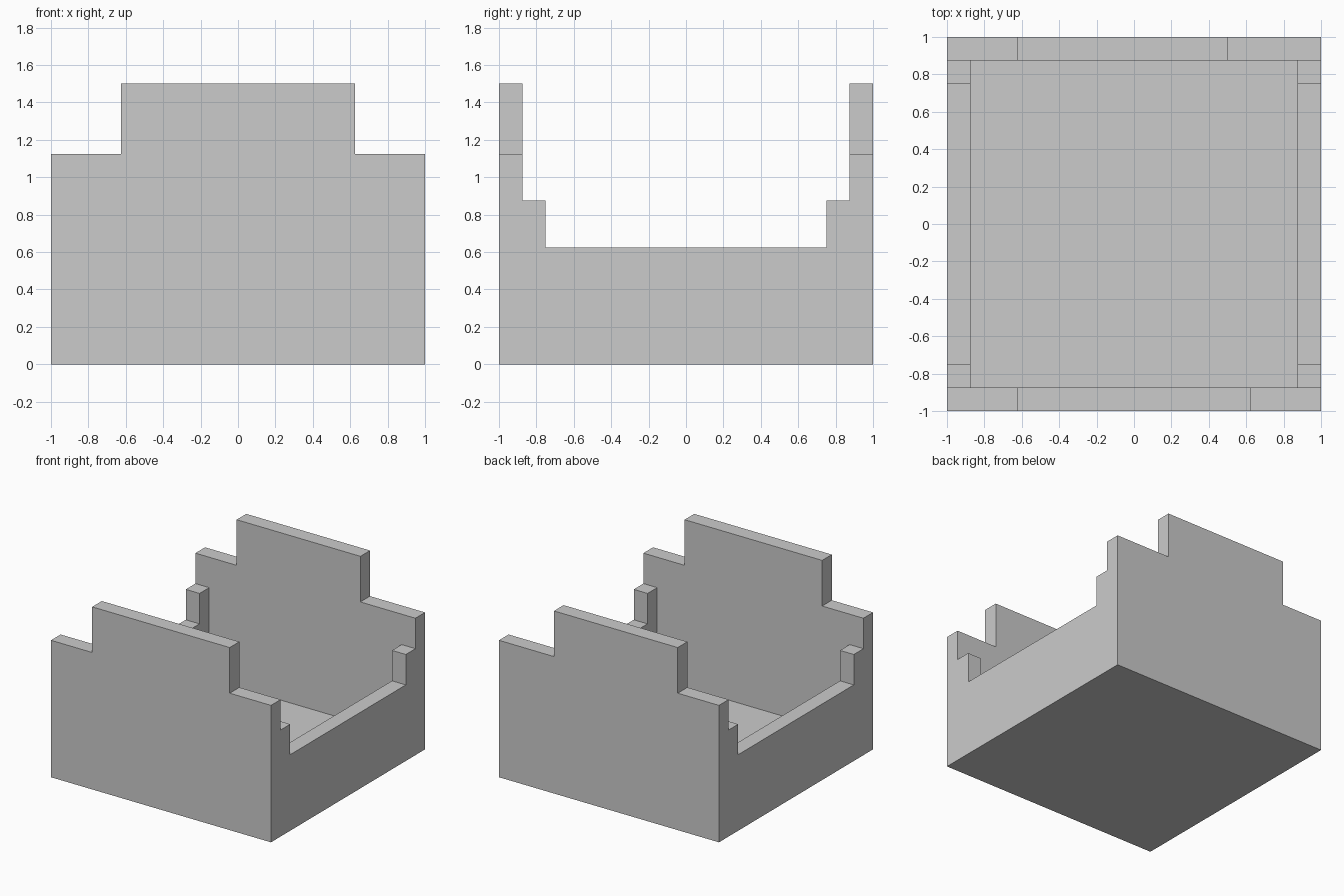
import bpy

cube = bpy.data.objects.get("Cube")
if cube:
    bpy.data.objects.remove(cube, do_unlink=True)

WALL = 0.125      # wall and floor thickness
HEIGHT = 1.5      # top of the raised end walls
SHOULDER = 1.125  # lower part of the end walls
INNER = 1 - WALL
OVER = 0.1        # overshoot of the cuts

grey = bpy.data.materials.new("light grey")
grey.use_nodes = True
colour = (0.6, 0.6, 0.6, 1)
grey.diffuse_color = colour
grey.node_tree.nodes["Principled BSDF"].inputs["Base Color"].default_value = colour


def box(name, low, high):
    """Axis-aligned box between two corners."""
    centre = [(a + b) / 2 for a, b in zip(low, high)]
    bpy.ops.mesh.primitive_cube_add(size=1, location=centre)
    obj = bpy.context.object
    obj.name = name
    obj.scale = [b - a for a, b in zip(low, high)]
    bpy.ops.object.transform_apply(location=True, rotation=False, scale=True)
    obj.data.materials.append(grey)
    return obj


def cut(target, low, high):
    """Remove a box-shaped volume from the target."""
    cutter = box("cutter", low, high)
    cutter.hide_render = True
    mod = target.modifiers.new("cut", 'BOOLEAN')
    mod.operation = 'DIFFERENCE'
    mod.solver = 'EXACT'
    mod.object = cutter
    bpy.context.view_layer.objects.active = target
    bpy.ops.object.modifier_apply(modifier=mod.name)
    bpy.data.objects.remove(cutter, do_unlink=True)


body = box("open_box_body", (-1, -1, 0), (1, 1, HEIGHT))
top = HEIGHT + OVER
out = 1 + OVER

# Hollow inside above the floor
cut(body, (-INNER, -INNER, WALL), (INNER, INNER, top))

# Stepped side walls: corner posts, then the low rail
cut(body, (-out, -INNER, 0.875), (out, INNER, top))
cut(body, (-out, -0.75, 0.625), (out, 0.75, top))

# Shoulders of the front and back walls; the back one is wider on the left
for y0, y1, left_edge in ((-out, -0.5, 0.625), (0.5, out, 0.5)):
    cut(body, (-out, y0, SHOULDER), (-0.625, y1, top))
    cut(body, (left_edge, y0, SHOULDER), (out, y1, top))
